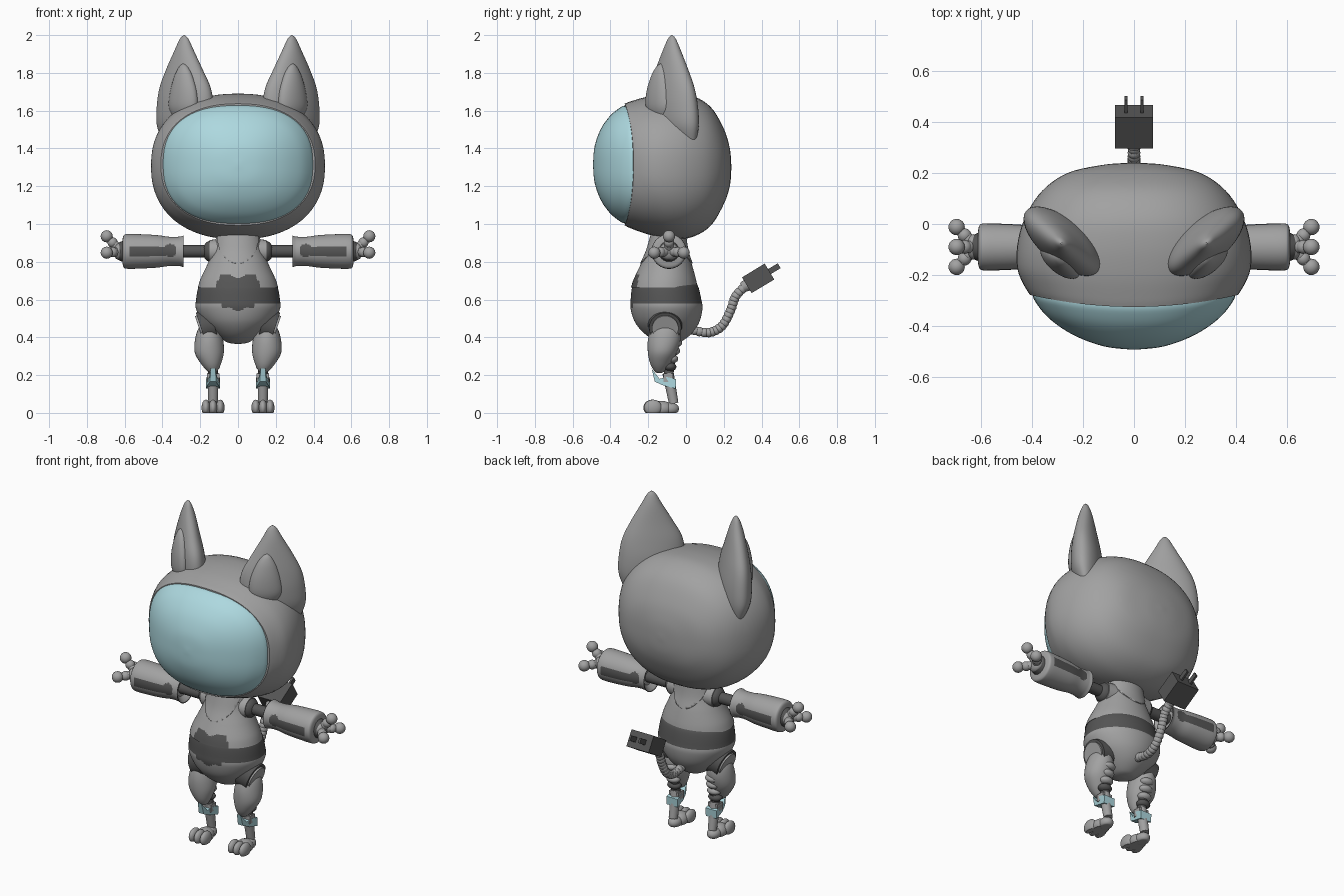
import bpy, bmesh
from math import sin, cos, pi, copysign, hypot, radians
from mathutils import Vector, Matrix

cube = bpy.data.objects.get("Cube")
if cube:
    bpy.data.objects.remove(cube)


def material(name, r, g, b):
    m = bpy.data.materials.new(name)
    m.use_nodes = True
    m.diffuse_color = (r, g, b, 1)
    m.node_tree.nodes["Principled BSDF"].inputs["Base Color"].default_value = (r, g, b, 1)
    return m


GREY = material("shell grey", 0.36, 0.36, 0.36)
DARK = material("joint dark grey", 0.09, 0.09, 0.09)
BLUE = material("pale blue", 0.42, 0.69, 0.74)
X, Y, Z = Vector((1, 0, 0)), Vector((0, 1, 0)), Vector((0, 0, 1))


def finish(name, bm, mat, mirror=False, rule=None):
    """Turn a bmesh into a smooth object; rule(centre) picks dark faces."""
    bmesh.ops.recalc_face_normals(bm, faces=bm.faces[:])
    for f in bm.faces:
        f.smooth = True
        if rule and rule(f.calc_center_median()):
            f.material_index = 1
    me = bpy.data.meshes.new(name)
    bm.to_mesh(me)
    bm.free()
    me.materials.append(mat)
    if rule:
        me.materials.append(DARK)
    ob = bpy.data.objects.new(name, me)
    bpy.context.collection.objects.link(ob)
    bpy.ops.object.select_all(action='DESELECT')
    bpy.context.view_layer.objects.active = ob
    ob.select_set(True)
    bpy.ops.object.shade_smooth_by_angle(angle=radians(40))
    if mirror:
        ob.modifiers.new("mirror", 'MIRROR')
    return ob


def refine(rings, sub):
    """Catmull-Rom smoothing of a list of rings."""
    rs = [Vector(r) for r in rings]
    out = []
    for i in range(len(rs) - 1):
        a, b, c, d = rs[max(i - 1, 0)], rs[i], rs[i + 1], rs[min(i + 2, len(rs) - 1)]
        for k in range(sub):
            t = k / sub
            out.append(b + (c - a) * (t / 2) + (a * 2 - b * 5 + c * 4 - d) * (t * t / 2)
                       + (b * 3 - a - c * 3 + d) * (t ** 3 / 2))
    return out + [rs[-1]]


def loft(name, rings, mat, u=X, v=Y, e=2.0, n=48, sub=5, bend=None, **kw):
    """Skin superelliptic rings (x, y, z, ru, rv) and cap both ends."""
    bm = bmesh.new()
    loops = []
    for r in refine(rings, sub):
        loop = []
        for i in range(n):
            c, s = cos(2 * pi * i / n), sin(2 * pi * i / n)
            p = Vector(r[:3]) + u * (r[3] * copysign(abs(c) ** (2 / e), c)) \
                + v * (r[4] * copysign(abs(s) ** (2 / e), s))
            if bend:
                p.y += bend(p)
            loop.append(bm.verts.new(p))
        loops.append(loop)
    for a, b in zip(loops, loops[1:]):
        for i in range(n):
            bm.faces.new((a[i], a[(i + 1) % n], b[(i + 1) % n], b[i]))
    bm.faces.new(loops[0])
    bm.faces.new(loops[-1])
    return finish(name, bm, mat, **kw)


def rod(name, p, q, r, mat, r2=None, n=24, **kw):
    p, q = Vector(p), Vector(q)
    bm = bmesh.new()
    m = Matrix.Translation((p + q) / 2) @ (q - p).to_track_quat('Z', 'Y').to_matrix().to_4x4()
    bmesh.ops.create_cone(bm, cap_ends=True, segments=n, radius1=r, radius2=r2 or r,
                          depth=(q - p).length, matrix=m)
    return finish(name, bm, mat, **kw)


def ball(name, p, size, mat, **kw):
    bm = bmesh.new()
    m = Matrix.Translation(p) @ Matrix.Diagonal((*size, 1))
    bmesh.ops.create_uvsphere(bm, u_segments=24, v_segments=16, radius=1, matrix=m)
    for w in bm.verts:
        w.co.z = max(w.co.z, 0)
    return finish(name, bm, mat, **kw)


def box(name, p, size, mat, tilt=0.0, **kw):
    bm = bmesh.new()
    m = Matrix.Translation(p) @ Matrix.Rotation(tilt, 4, 'X') @ Matrix.Diagonal((*size, 1))
    bmesh.ops.create_cube(bm, size=1, matrix=m)
    return finish(name, bm, mat, **kw)


# Head shell and face visor, lofted from back to front
def curve_edge(p):
    return 0.05 * min(1, max(0, (-0.1 - p.y) / 0.2)) * min(1, abs(p.x) / 0.42) ** 2

shell = [(0.24, 1.30, .01, .01), (0.232, 1.30, .12, .10), (0.2, 1.305, .26, .20),
         (0.13, 1.305, .36, .315), (0.03, 1.305, .425, .375), (-0.08, 1.305, .457, .385),
         (-0.2, 1.31, .457, .365), (-0.29, 1.313, .43, .337), (-0.325, 1.315, .408, .322)]
loft("head_shell", [(0, y, z, a, b) for y, z, a, b in shell], GREY, X, Z, 2.3, 64, bend=curve_edge)
visor = [(-0.315, 1.315, .398, .314), (-0.345, 1.315, .388, .304), (-0.40, 1.315, .335, .26),
         (-0.45, 1.315, .24, .19), (-0.483, 1.315, .12, .10), (-0.492, 1.315, .01, .01)]
loft("face_visor", [(0, y, z, a, b) for y, z, a, b in visor], BLUE, X, Z, 2.45, 64, bend=curve_edge)

# Ears, turned outwards
out, back = Vector((.77, .64, 0)), Vector((-.64, .77, 0))
loft("ear", [(.29, -.04, 1.43, .13, .05), (.285, -.06, 1.52, .175, .08), (.28, -.07, 1.62, .182, .085),
             (.28, -.075, 1.72, .165, .075), (.284, -.075, 1.82, .115, .058),
             (.285, -.075, 1.92, .058, .038), (.285, -.075, 1.98, .025, .018),
             (.285, -.075, 2.0, .003, .003)], GREY, out, back, mirror=True)
loft("inner_ear", [(.29, -.14, 1.56, .06, .03), (.29, -.145, 1.62, .092, .045),
                   (.288, -.145, 1.70, .085, .045), (.288, -.14, 1.78, .058, .035),
                   (.288, -.135, 1.83, .028, .02), (.288, -.13, 1.85, .004, .004)],
     GREY, out, back, mirror=True)

# Lower body with a belt and a scalloped front emblem
def belt(p):
    if p.y > -0.1:
        return 0.58 < p.z < 0.70
    x = abs(p.x)
    top = 0.71 + 0.5 * min(x, 0.04) if x < 0.09 else (0.70 if x < 0.115 else 0.67)
    low = 0.535 + 0.5 * x if x < 0.06 else (0.555 if x < 0.09 else 0.58)
    return low < p.z < top

loft("hips", [(0, -.09, .365, .01, .01), (0, -.09, .375, .06, .06), (0, -.095, .42, .125, .125),
              (0, -.1, .48, .185, .17), (0, -.103, .55, .222, .19), (0, -.106, .60, .222, .187),
              (0, -.11, .67, .208, .174), (0, -.11, .70, .18, .15)], GREY, n=96, sub=12, rule=belt)

def torso_rings(grow):
    prof = [(-.115, .665, .212, .176), (-.112, .71, .198, .164), (-.105, .78, .165, .138),
            (-.1, .85, .135, .11), (-.095, .92, .118, .093), (-.09, .97, .10, .085)]
    return [(0, y, z, a + grow, b + grow) for y, z, a, b in prof]

def emblem(p):
    x = abs(p.x)
    return p.y < -0.1 and x < 0.115 and p.z < (0.71 + 0.5 * min(x, 0.04) if x < 0.095 else 0.70)

loft("torso", torso_rings(0), GREY, n=96, sub=12, rule=emblem)

# Rounded collar panel, front and back
collar = loft("collar_panel", torso_rings(.006), GREY, n=64)
cutter = rod("collar_cutter", (0, -.5, 0), (0, .5, 0), 1, GREY, n=48)
for w in cutter.data.vertices:
    w.co.x *= 0.11
    w.co.z = 0.93 + w.co.z * 0.14
cutter.hide_render = cutter.hide_viewport = True
cut = collar.modifiers.new("panel", 'BOOLEAN')
cut.operation, cut.object, cut.solver = 'INTERSECT', cutter, 'EXACT'
rod("neck", (0, -.09, .9), (0, -.09, 1.0), .075, DARK)

# Arms
AY, AZ = -.09, .855
rod("shoulder_socket", (.07, AY, AZ), (.15, AY, AZ), .07, GREY, .06, mirror=True)
ball("shoulder_joint", (.145, AY, AZ), (.042, .056, .056), DARK, mirror=True)
rod("upper_arm", (.15, AY, AZ), (.35, AY, AZ), .033, DARK, mirror=True)

def slot(p):
    side = abs(p.y - AY) > .03
    return p.x < .292 or side and (abs(p.z - AZ) < .024 and .35 < p.x < .575
                                   or hypot(p.x - .36, p.z - AZ - .005) < .035)

loft("forearm", [(x, AY, AZ, r, r) for x, r in
                 ((.315, .05), (.288, .082), (.31, .078), (.36, .077), (.43, .086), (.52, .091),
                  (.585, .092), (.605, .085), (.612, .06))], GREY, Y, Z, n=64, sub=10,
     rule=slot, mirror=True)
rod("wrist", (.60, AY, AZ), (.635, AY, AZ), .06, DARK, .045, mirror=True)
ball("palm", (.63, AY, AZ), (.03, .05, .045), GREY, mirror=True)
for label, fy, fz in (("upper", AY, .935), ("front", -.168, .848), ("rear", -.012, .848)):
    tip = Vector((.695, fy, fz))
    root = Vector((.62, AY, AZ)).lerp(tip, .25)
    rod(label + "_finger", root, tip, .026, GREY, .017, mirror=True)
    ball(label + "_finger_knuckle", root.lerp(tip, .45), (.027,) * 3, GREY, mirror=True)
    ball(label + "_fingertip", tip, (.032,) * 3, GREY, mirror=True)

# Hip joints
hip, tilt = Vector((.165, -.11, .46)), Vector((.9, 0, -.3))
rod("hip_ring", hip - tilt * .04, hip + tilt * .035, .092, DARK, .085, n=32, mirror=True)
rod("hip_cap", hip, hip + tilt * .045, .07, GREY, n=32, mirror=True)

# Legs
loft("thigh", [(.15, -.11, .475, .02, .03), (.152, -.11, .45, .055, .072), (.153, -.115, .39, .074, .086),
               (.152, -.125, .32, .077, .077), (.143, -.135, .26, .053, .054),
               (.135, -.14, .22, .025, .026), (.133, -.142, .21, .006, .006)], GREY, mirror=True)
for i in range(4):
    ball("calf_segment", (.138, -.055 - .01 * i, .37 - .042 * i), (.042, .034, .024),
         DARK if i == 3 else GREY, mirror=True)
rod("knee_link", (.135, -.07, .36), (.132, -.095, .19), .026, DARK, mirror=True)
rod("shin", (.132, -.095, .21), (.132, -.065, .05), .03, GREY, .025, mirror=True)
box("ankle_block", (.132, -.095, .185), (.066, .05, .045), GREY, mirror=True)

# Pale guard wrapped round the shin, narrowing to a front fin
bm = bmesh.new()
outline = [(-.182, .235), (-.165, .165), (-.12, .145), (-.055, .128), (-.052, .178), (-.10, .19), (-.14, .18)]
sides = [[bm.verts.new((.132 + s * (.012 + .025 * min(1, (y + .182) / .09)), y, z)) for y, z in outline]
         for s in (-1, 1)]
for side in sides:
    bm.faces.new(side)
for i in range(len(outline)):
    j = (i + 1) % len(outline)
    bm.faces.new((sides[0][i], sides[0][j], sides[1][j], sides[1][i]))
finish("shin_guard", bm, BLUE, mirror=True)

# Feet
ball("heel", (.132, -.085, .022), (.038, .048, .034), GREY, mirror=True)
ball("instep", (.132, -.13, .022), (.048, .06, .042), GREY, mirror=True)
for dx in (-.038, 0, .038):
    ball("toe", (.132 + dx, -.175 - (.004 if dx == 0 else 0), .028), (.023, .047, .042), GREY, mirror=True)

# Segmented tail
path = refine([(0, .03, .44), (0, .12, .425), (0, .19, .46), (0, .235, .54),
               (0, .265, .62), (0, .325, .68)], 4)
for a, b in zip(path, path[1:]):
    rod("tail_link", a, b, .025, GREY, .02, n=16)
    ball("tail_bead", a, (.025,) * 3, GREY)

# Plug at the tail end
aim = radians(31)
along = Vector((0, cos(aim), sin(aim)))
plug = Vector((0, .382, .712))
box("plug_body", plug, (.15, .14, .098), DARK, aim)
rod("plug_collar", plug - along * .095, plug - along * .06, .027, GREY, .035)
box("plug_prong", plug + along * .095 + X * .032, (.012, .07, .03), DARK, aim, mirror=True)
